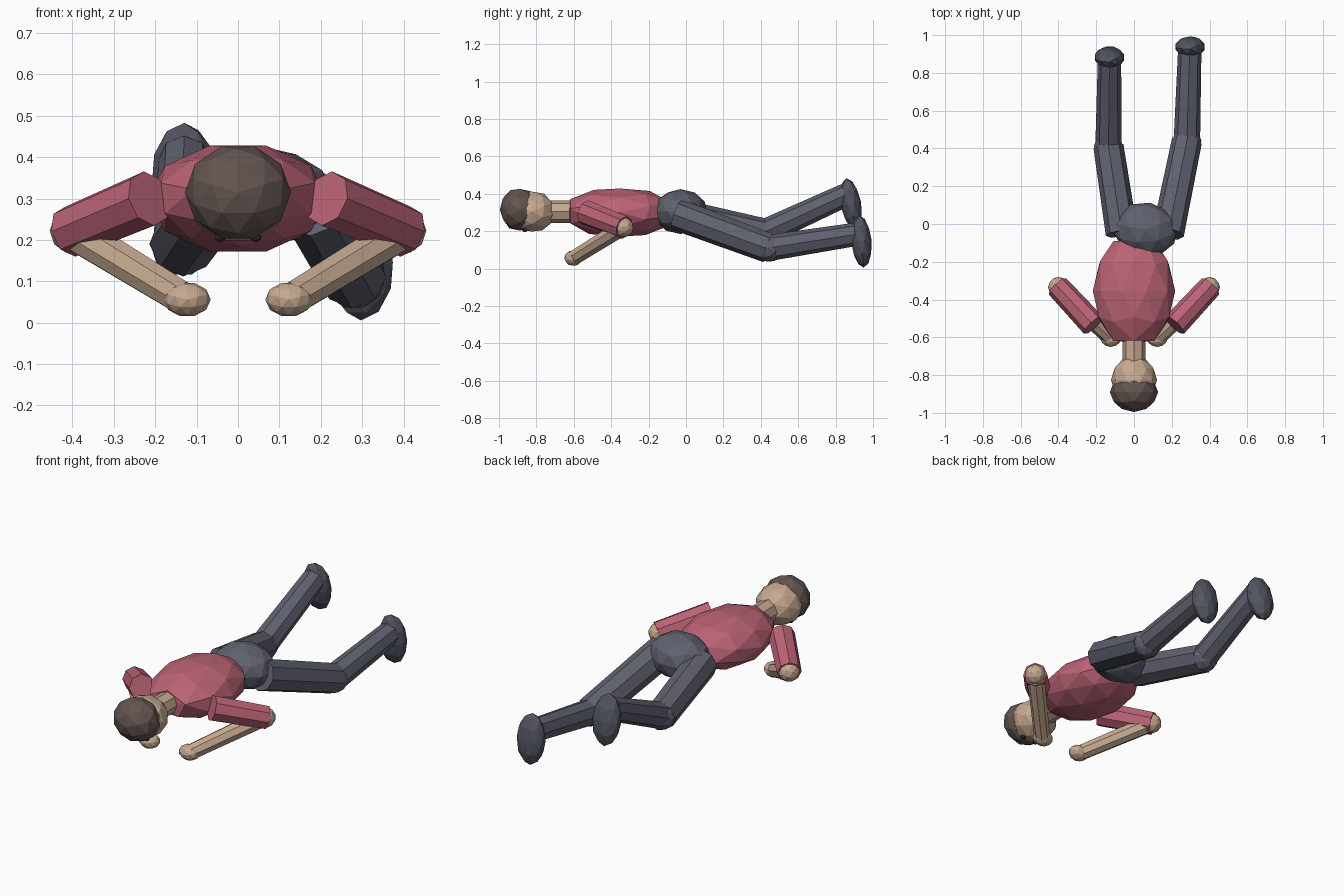
import bpy
import bmesh
import math
from mathutils import Vector, Matrix

if "Cube" in bpy.data.objects:
    bpy.data.objects.remove(bpy.data.objects["Cube"], do_unlink=True)


def material(name, rgb):
    m = bpy.data.materials.new(name)
    m.use_nodes = True
    colour = (*rgb, 1)
    m.diffuse_color = colour
    m.node_tree.nodes["Principled BSDF"].inputs["Base Color"].default_value = colour
    return m


SKIN = material("skin", (0.56, 0.40, 0.28))
SHIRT = material("rose shirt", (0.50, 0.125, 0.18))
TROUSERS = material("slate trousers", (0.115, 0.12, 0.16))
SHOES = material("dark shoes", (0.085, 0.09, 0.12))
HAIR = material("brown hair", (0.125, 0.09, 0.08))
EYES = material("dark eyes", (0.03, 0.025, 0.025))


def finish(name, bm, mat):
    bmesh.ops.recalc_face_normals(bm, faces=bm.faces)
    mesh = bpy.data.meshes.new(name)
    bm.to_mesh(mesh)
    bm.free()
    mesh.materials.append(mat)
    obj = bpy.data.objects.new(name, mesh)
    bpy.context.collection.objects.link(obj)
    return obj


def ball(name, mat, centre, radii, axis=(0, -1, 0), clamp=1.0, detail=2, turn=None):
    """Faceted ellipsoid with its pole along axis; clamp flattens both poles."""
    bm = bmesh.new()
    bmesh.ops.create_icosphere(bm, subdivisions=detail, radius=1)
    for v in bm.verts:
        v.co.z = max(-clamp, min(clamp, v.co.z))
    spin = Vector(axis).to_track_quat('Z', 'X').to_matrix().to_4x4()
    size = Matrix.Diagonal((*radii, 1))
    bm.transform(Matrix.Translation(centre) @ (turn or Matrix()) @ size @ spin)
    return finish(name, bm, mat)


def limb(name, mat, start, end, r1, r2, sides=8):
    """Tapered prism between two points."""
    a, b = Vector(start), Vector(end)
    bm = bmesh.new()
    bmesh.ops.create_cone(bm, cap_ends=True, segments=sides,
                          radius1=r1, radius2=r2, depth=(b - a).length)
    spin = (b - a).to_track_quat('Z', 'Y').to_matrix().to_4x4()
    bm.transform(Matrix.Translation((a + b) / 2) @ spin)
    return finish(name, bm, mat)


# Head, hair and neck
ball("head", SKIN, (0, -0.825, 0.305), (0.122, 0.128, 0.112))
ball("hair", HAIR, (0, -0.89, 0.315), (0.128, 0.105, 0.117))
limb("neck", SKIN, (0, -0.75, 0.305), (0, -0.56, 0.305), 0.06, 0.06)

# Torso and hips
ball("torso", SHIRT, (0, -0.355, 0.3), (0.218, 0.31, 0.135), clamp=0.88)
ball("hips", TROUSERS, (0.06, -0.03, 0.305), (0.172, 0.145, 0.12), axis=(0, 0, 1),
     turn=Matrix.Rotation(math.radians(-10), 4, 'Z'))

# Arms and eyes, the same on both sides
for side, s in (("left", 1), ("right", -1)):
    shoulder = (s * 0.215, -0.535, 0.30)
    elbow = (s * 0.40, -0.335, 0.222)
    wrist = (s * 0.135, -0.595, 0.06)
    limb(side + "_sleeve", SHIRT, shoulder, (s * 0.405, -0.33, 0.22), 0.068, 0.063)
    ball(side + "_elbow", SKIN, elbow, (0.055,) * 3)
    limb(side + "_forearm", SKIN, elbow, wrist, 0.047, 0.042)
    ball(side + "_hand", SKIN, (s * 0.123, -0.603, 0.056), (0.057, 0.048, 0.042))
    ball(side + "_eye", EYES, (s * 0.043, -0.862, 0.206), (0.014, 0.014, 0.011),
         axis=(0, 0, 1))

# Legs, each in its own pose
LEGS = {
    "left": ((0.18, -0.05, 0.29), (0.28, 0.44, 0.11), (0.295, 0.92, 0.185),
             (0.297, 0.938, 0.145), 5),
    "right": ((-0.065, -0.05, 0.29), (-0.135, 0.41, 0.19), (-0.13, 0.855, 0.395),
              (-0.13, 0.882, 0.345), 10),
}
for side, (hip, knee, ankle, foot, tilt) in LEGS.items():
    limb(side + "_thigh", TROUSERS, hip, knee, 0.085, 0.08)
    ball(side + "_knee", TROUSERS, knee, (0.077,) * 3)
    limb(side + "_shin", TROUSERS, knee, ankle, 0.07, 0.062)
    ball(side + "_shoe", SHOES, foot, (0.081, 0.055, 0.14), axis=(0, 0, 1),
         turn=Matrix.Rotation(math.radians(tilt), 4, 'X'))
